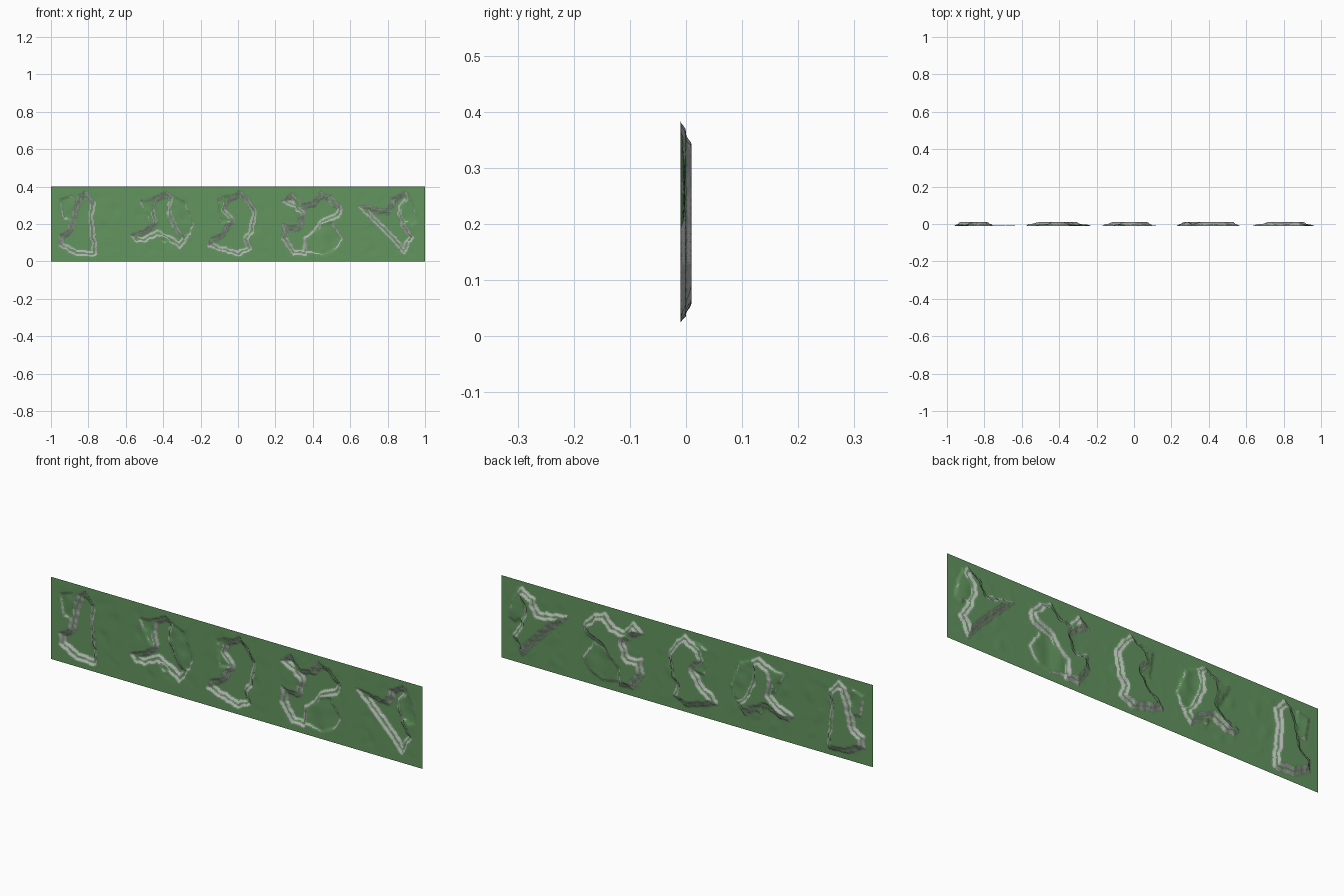
import bpy, bmesh
from mathutils import Vector, noise

if "Cube" in bpy.data.objects:
    bpy.data.objects.remove(bpy.data.objects["Cube"])

TILE, CELLS, BASE, RISE = 0.4, 80, -0.01, 0.01


def material(name, color):
    m = bpy.data.materials.new(name)
    m.diffuse_color = (*color, 1)
    m.use_nodes = True
    m.node_tree.nodes["Principled BSDF"].inputs["Base Color"].default_value = m.diffuse_color
    return m


grass = material("grass", (0.125, 0.30, 0.115))
rock = material("rock", (0.42, 0.42, 0.42))


def inside_distance(x, z, poly):
    """Distance to an outline, positive inside it."""
    p, inside, best = Vector((x, z)), False, 9.0
    for i, b in enumerate(poly):
        a = poly[i - 1]
        if (a[1] > z) != (b[1] > z):
            if x < a[0] + (z - a[1]) * (b[0] - a[0]) / (b[1] - a[1]):
                inside = not inside
        va, ab = Vector(a), Vector(b) - Vector(a)
        t = max(0, min(1, (p - va).dot(ab) / ab.length_squared))
        best = min(best, (p - va - ab * t).length)
    return best if inside else -best


def ramp(d, start, width):
    t = max(0, min(1, (d - start) / width))
    return t * t * (3 - 2 * t)


def plateau(x, z, poly, wobble):
    # two cliffs with a narrow ledge between them
    d = inside_distance(x, z, poly) + wobble
    return ramp(d, 0, 0.014) + ramp(d, 0.019, 0.014)


def mound(x, z, poly, wobble):
    # low swell whose edge fades in and out
    d = inside_distance(x, z, poly) + wobble
    fade = 0.6 + 0.5 * noise.noise(Vector((x * 14, z * 14, 7)))
    return fade * ramp(d, 0, 0.018)


def tile(name, x0, cliff, low):
    # ground grid, raised toward the back by the cliffs and mounds
    cliff, low = [[(a / 100, b / 100) for a, b in p] for p in (cliff, low)]
    bm = bmesh.new()
    rows = []
    for j in range(CELLS + 1):
        row = []
        for i in range(CELLS + 1):
            x, z = x0 + TILE * i / CELLS, TILE * j / CELLS
            wob = 0.007 * noise.noise(Vector((x * 35, z * 35, 0)))
            h = max(plateau(x, z, cliff, wob), mound(x, z, low, wob))
            edge = min(i, j, CELLS - i, CELLS - j) / CELLS
            swell = max(0, noise.noise(Vector((x * 16, z * 16, 3)))) * 0.25
            h = max(h, swell * ramp(edge, 0.03, 0.15)) if edge > 0 else 0
            row.append(bm.verts.new((x, BASE + RISE * h, z)))
        rows.append(row)
    for j in range(CELLS):
        for i in range(CELLS):
            f = bm.faces.new((rows[j][i], rows[j][i + 1],
                              rows[j + 1][i + 1], rows[j + 1][i]))
            f.normal_update()
            f.smooth = True
            f.material_index = int(abs(f.normal.y) < 0.90)  # steep = rock
    me = bpy.data.meshes.new(name)
    bm.to_mesh(me)
    bm.free()
    me.materials.append(grass)
    me.materials.append(rock)
    bpy.context.collection.objects.link(bpy.data.objects.new(name, me))


# Outlines in hundredths of a unit (x, z)
tile("terrain_tile_1", -1.0,
     [(-82, 38), (-76, 32), (-77, 22), (-75, 6), (-76, 2.5), (-87, 3), (-96, 8),
      (-96, 14), (-91, 17), (-89, 27), (-86, 35)],
     [(-96, 34), (-88, 36), (-87, 22), (-94, 22)])
tile("terrain_tile_2", -0.6,
     [(-46, 34), (-39, 37.5), (-34, 35), (-35, 26), (-31, 17), (-26, 13), (-31, 6),
      (-36, 10), (-43, 13.5), (-50, 10), (-55, 10), (-58, 14), (-50, 17.5),
      (-46, 21), (-48, 28)],
     [(-54, 33), (-36, 36), (-28, 33), (-25, 26), (-23, 20), (-25, 14), (-40, 9)])
tile("terrain_tile_3", -0.2,
     [(1, 38), (6, 34), (10.5, 27), (8.5, 15), (6, 12), (8, 6), (0, 2.5), (-9, 5),
      (-17, 8), (-15, 12), (-10, 15), (-5, 22), (-10, 27), (-8, 33)],
     [(-12, 34), (-4, 36), (0, 20), (-10, 20)])
tile("terrain_tile_4", 0.2,
     [(22.5, 32), (29, 37), (34, 31), (39, 32), (44, 37), (50, 35), (57, 28),
      (54, 23), (46, 20), (43, 15), (38, 11), (37, 3), (29, 3), (23, 12),
      (24, 20), (31, 19), (33, 25), (30, 28)],
     [(30, 18), (50, 22), (57, 12), (53, 6), (45, 3), (35, 4)])
tile("terrain_tile_5", 0.6,
     [(63, 30), (70, 29.5), (79, 28), (82, 34), (89, 38), (92, 34), (88, 27),
      (90, 20), (94, 13), (89, 3), (82, 11), (73, 20)],
     [(84, 36), (92, 37), (95, 30), (97, 20), (92, 19), (84, 24)])
